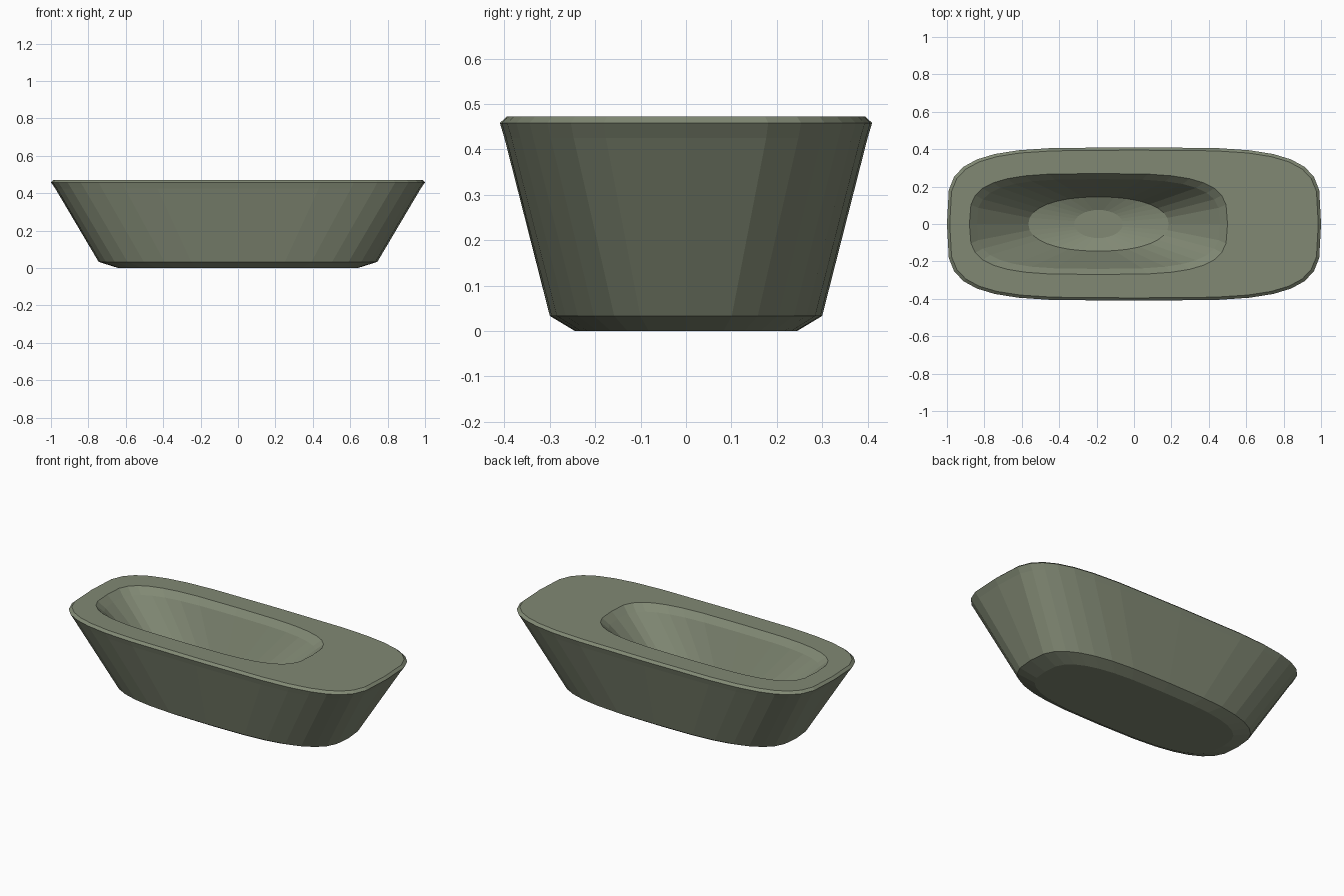
import bpy, bmesh
from math import sin, cos, pi, copysign

cube = bpy.data.objects.get("Cube")
if cube:
    bpy.data.objects.remove(cube, do_unlink=True)

SEGMENTS = 32
HOLLOW_X = -0.19

# Single drab olive colour
olive = bpy.data.materials.new("drab_olive")
olive.use_nodes = True
colour = (0.22, 0.25, 0.175, 1)
olive.diffuse_color = colour
olive.node_tree.nodes["Principled BSDF"].inputs["Base Color"].default_value = colour


def power(value, exponent):
    return copysign(abs(value) ** exponent, value)


def ring(bm, centre_x, rx, ry, z, squareness):
    """Rounded-rectangle loop of vertices."""
    verts = []
    for i in range(SEGMENTS):
        a = 2 * pi * i / SEGMENTS
        verts.append(bm.verts.new((centre_x + rx * power(cos(a), 2 / squareness),
                                   ry * power(sin(a), 2 / squareness), z)))
    return verts


# Outer shell from base to rim, then down into the hollow:
# centre x, half length, half width, height, squareness
profile = [
    (0, 0.64, 0.245, 0, 3),
    (0, 0.745, 0.30, 0.033, 3),
    (0, 0.977, 0.40, 0.425, 4),
    (0, 1.0, 0.41, 0.458, 4),
    (0, 0.985, 0.395, 0.472, 4),
    (HOLLOW_X, 0.69, 0.27, 0.472, 3.4),
    (HOLLOW_X, 0.65, 0.24, 0.435, 3.2),
    (HOLLOW_X, 0.375, 0.145, 0.18, 2.2),
    (HOLLOW_X, 0.13, 0.075, 0.145, 2),
]

bm = bmesh.new()
rings = [ring(bm, *row) for row in profile]
for low, high in zip(rings, rings[1:]):
    for i in range(SEGMENTS):
        j = (i + 1) % SEGMENTS
        bm.faces.new((low[i], low[j], high[j], high[i]))

# Flat underside and hollow floor
bm.faces.new(rings[0][::-1])
bm.faces.new(rings[-1])
bmesh.ops.recalc_face_normals(bm, faces=bm.faces)

mesh = bpy.data.meshes.new("hollowed_trough")
bm.to_mesh(mesh)
bm.free()
mesh.materials.append(olive)
trough = bpy.data.objects.new("hollowed_trough", mesh)
bpy.context.collection.objects.link(trough)
